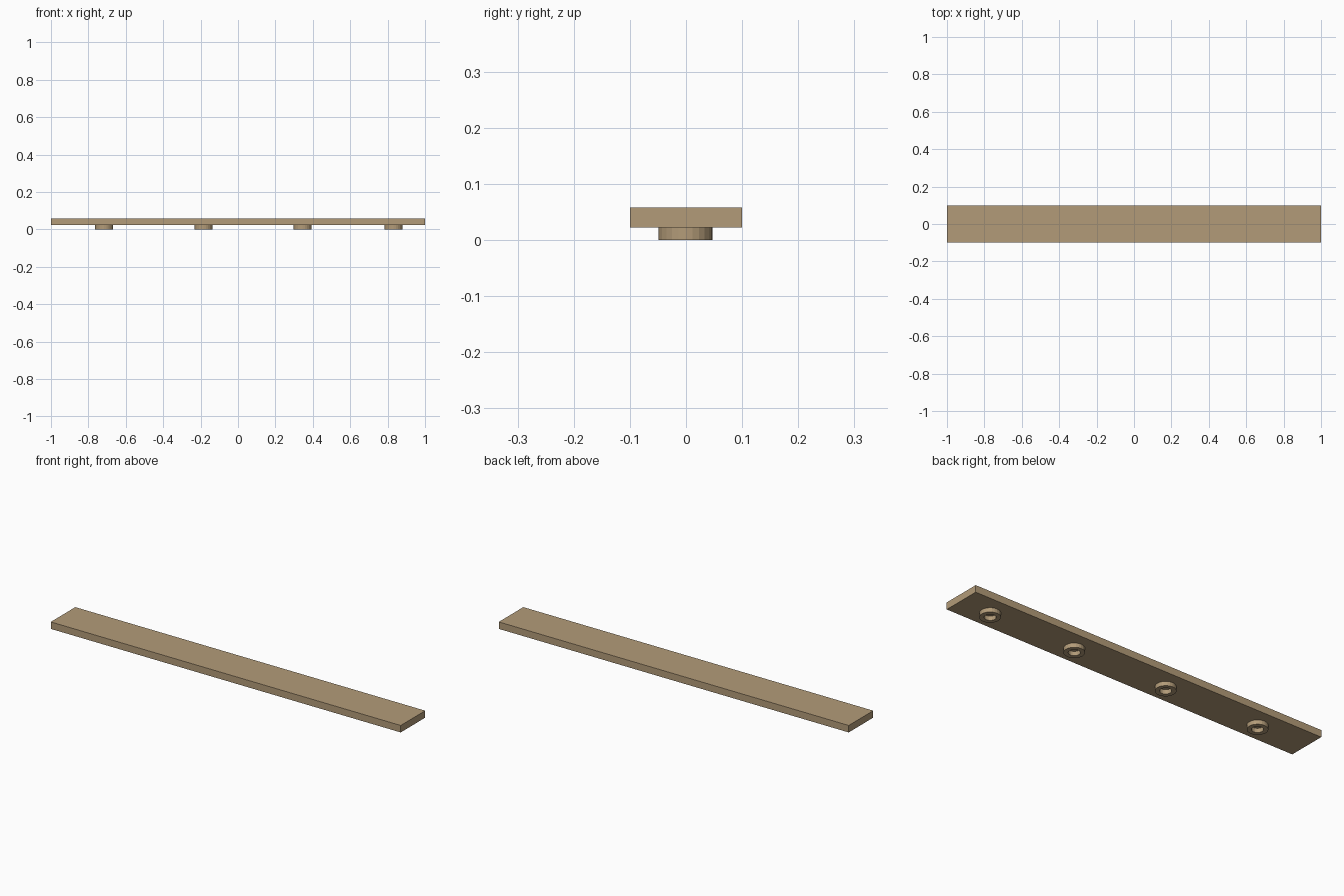
import bpy, bmesh
from math import cos, sin, tau

if "Cube" in bpy.data.objects:
    bpy.data.objects.remove(bpy.data.objects["Cube"])

SIDES = 24
FOOT_H = 0.022
TOP = 0.058


def finish(name, bm, mat):
    bmesh.ops.recalc_face_normals(bm, faces=bm.faces)
    mesh = bpy.data.meshes.new(name)
    bm.to_mesh(mesh)
    bm.free()
    mesh.materials.append(mat)
    obj = bpy.data.objects.new(name, mesh)
    bpy.context.collection.objects.link(obj)
    return obj


def ring_foot(name, x, mat, outer=0.048, inner=0.027):
    # Square ring section swept around the foot axis
    bm = bmesh.new()
    section = [(outer, 0), (outer, FOOT_H), (inner, FOOT_H), (inner, 0)]
    loops = [[bm.verts.new((r * cos(tau * i / SIDES), r * sin(tau * i / SIDES), z))
              for r, z in section] for i in range(SIDES)]
    for i in range(SIDES):
        a, b = loops[i], loops[(i + 1) % SIDES]
        for j in range(4):
            k = (j + 1) % 4
            bm.faces.new((a[j], b[j], b[k], a[k]))
    foot = finish(name, bm, mat)
    foot.location = (x, -0.001, 0)


wood = bpy.data.materials.new("wood")
wood.diffuse_color = (0.45, 0.33, 0.19, 1)
wood.use_nodes = True
wood.node_tree.nodes["Principled BSDF"].inputs["Base Color"].default_value = wood.diffuse_color

# Long flat plank
bm = bmesh.new()
bmesh.ops.create_cube(bm, size=1)
bmesh.ops.scale(bm, vec=(2, 0.2, TOP - FOOT_H), verts=bm.verts)
plank = finish("plank", bm, wood)
plank.location.z = (TOP + FOOT_H) / 2

# Four hollow round studs underneath
for n, x in enumerate((-0.716, -0.184, 0.345, 0.832), 1):
    ring_foot(f"stud_{n}", x, wood)
